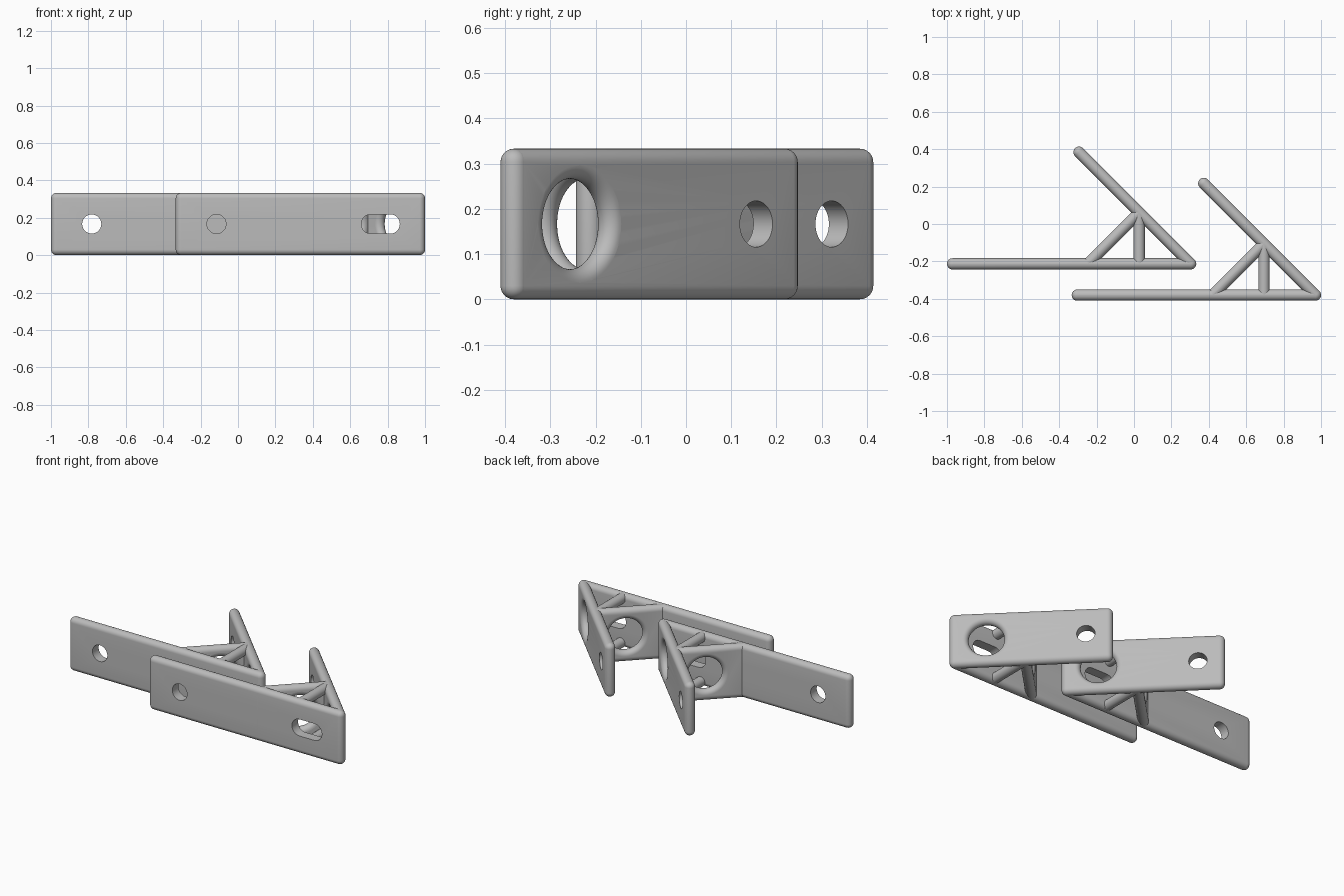
import bpy, bmesh, math
from mathutils import Matrix, Vector

if "Cube" in bpy.data.objects:
    bpy.data.objects.remove(bpy.data.objects["Cube"], do_unlink=True)

R = 0.03          # half thickness and edge rounding
H = 0.333         # height of the plates
MID = H / 2
OFFSET = Vector((-0.667, 0.167, 0))   # from the front bracket to the rear one

grey = bpy.data.materials.new("matt_grey")
grey.use_nodes = True
COLOUR = (0.5, 0.5, 0.5, 1)
grey.diffuse_color = COLOUR
grey.node_tree.nodes["Principled BSDF"].inputs["Base Color"].default_value = COLOUR


def make(name, bm):
    bmesh.ops.recalc_face_normals(bm, faces=bm.faces)
    me = bpy.data.meshes.new(name)
    bm.to_mesh(me)
    bm.free()
    me.materials.append(grey)
    ob = bpy.data.objects.new(name, me)
    bpy.context.collection.objects.link(ob)
    return ob


def frame(p, q):
    """Local x runs from p to q, local y is the plate normal."""
    d = (Vector(q) - Vector(p)).normalized()
    m = Matrix.Rotation(math.atan2(d.y, d.x), 4, 'Z')
    m.translation = (p[0], p[1], MID)
    return m


def lathe(name, profile, matrix):
    """Closed solid turned about the local y axis; profile holds (radius, y)."""
    bm = bmesh.new()
    n = 64
    rings = [[bm.verts.new((r * math.cos(a), y, r * math.sin(a)))
              for a in (2 * math.pi * i / n for i in range(n))] for r, y in profile]
    for a, b in zip(rings, rings[1:]):
        for i in range(n):
            bm.faces.new((a[i], a[(i + 1) % n], b[(i + 1) % n], b[i]))
    bm.faces.new(rings[0])
    bm.faces.new(rings[-1])
    bm.transform(matrix)
    return make(name, bm)


def round_hole(matrix, at, r=0.051):
    return lathe("cutter", [(r, -0.1), (r, 0.1)], matrix @ Matrix.Translation((at, 0, 0)))


def flared_hole(matrix, at, throat=0.1):
    prof = []
    for i in range(17):
        t = math.pi * (i / 16 - 0.5)
        prof.append((throat + R - R * math.cos(t), R * math.sin(t)))
    prof = [(prof[0][0], -R - 0.004)] + prof + [(prof[-1][0], R + 0.004)]
    return lathe("cutter", prof, matrix @ Matrix.Translation((at, 0, 0)))


def slot(matrix, start, end, r=0.052):
    bm = bmesh.new()
    pts = []
    for cx, a0 in ((end - r, -0.5), (start + r, 0.5)):
        for i in range(25):
            a = math.pi * (a0 + i / 24)
            pts.append(bm.verts.new((cx + r * math.cos(a), -0.1, r * math.sin(a))))
    face = bm.faces.new(pts)
    ext = bmesh.ops.extrude_face_region(bm, geom=[face])["geom"]
    bmesh.ops.translate(bm, verts=[v for v in ext if isinstance(v, bmesh.types.BMVert)],
                        vec=(0, 0.2, 0))
    bm.transform(matrix)
    return make("cutter", bm)


def plate(name, p, q, cutters):
    """Fully rounded upright plate between two centre points, with openings."""
    length = (Vector(q) - Vector(p)).length
    bm = bmesh.new()
    bmesh.ops.create_cube(bm, size=1)
    bmesh.ops.scale(bm, verts=bm.verts, vec=(length + 2 * R, 2 * R, H))
    bmesh.ops.bevel(bm, geom=bm.edges[:], offset=R * 0.995, segments=8,
                    profile=0.5, affect='EDGES')
    bm.transform(frame(p, q) @ Matrix.Translation((length / 2, 0, 0)))
    ob = make(name, bm)
    for c in cutters:
        mod = ob.modifiers.new("opening", 'BOOLEAN')
        mod.operation, mod.solver, mod.object = 'DIFFERENCE', 'EXACT', c
    dg = bpy.context.evaluated_depsgraph_get()
    me = bpy.data.meshes.new_from_object(ob.evaluated_get(dg))
    me.name = name
    ob.modifiers.clear()
    ob.data = me
    for c in cutters:
        bpy.data.objects.remove(c, do_unlink=True)
    return ob


# Centre points of the front bracket
tail = (-0.303, -0.38)
corner = (0.97, -0.38)
tip = (0.373, 0.217)
apex = (0.695, -0.105)
foot = (0.42, -0.38)

parts = []

# Long front plate with screw hole and access slot
m = frame(tail, corner)
parts.append(plate("front_plate", tail, corner,
                   [round_hole(m, 0.188), slot(m, 0.962, 1.168)]))

# Slanted plate with wide flared opening and screw hole
m = frame(corner, tip)
parts.append(plate("slanted_plate", corner, tip,
                   [flared_hole(m, 0.175), round_hole(m, 0.727)]))

# Brace between the two plates
m = frame(foot, apex)
parts.append(plate("brace", foot, apex, [flared_hole(m, 0.222)]))

# Round struts at the bottom and top
for name, z in (("lower_strut", R), ("upper_strut", H - R)):
    pos = Matrix.Translation((apex[0], 0, z))
    parts.append(lathe(name, [(R, corner[1]), (R, apex[1])], pos))

for ob in parts:
    bpy.ops.object.select_all(action='DESELECT')
    ob.select_set(True)
    bpy.context.view_layer.objects.active = ob
    bpy.ops.object.shade_smooth_by_angle(angle=math.radians(35))

# Rear bracket repeats the front one
for ob in parts:
    twin = ob.copy()
    twin.name = "rear_" + ob.name
    twin.location = OFFSET
    bpy.context.collection.objects.link(twin)
